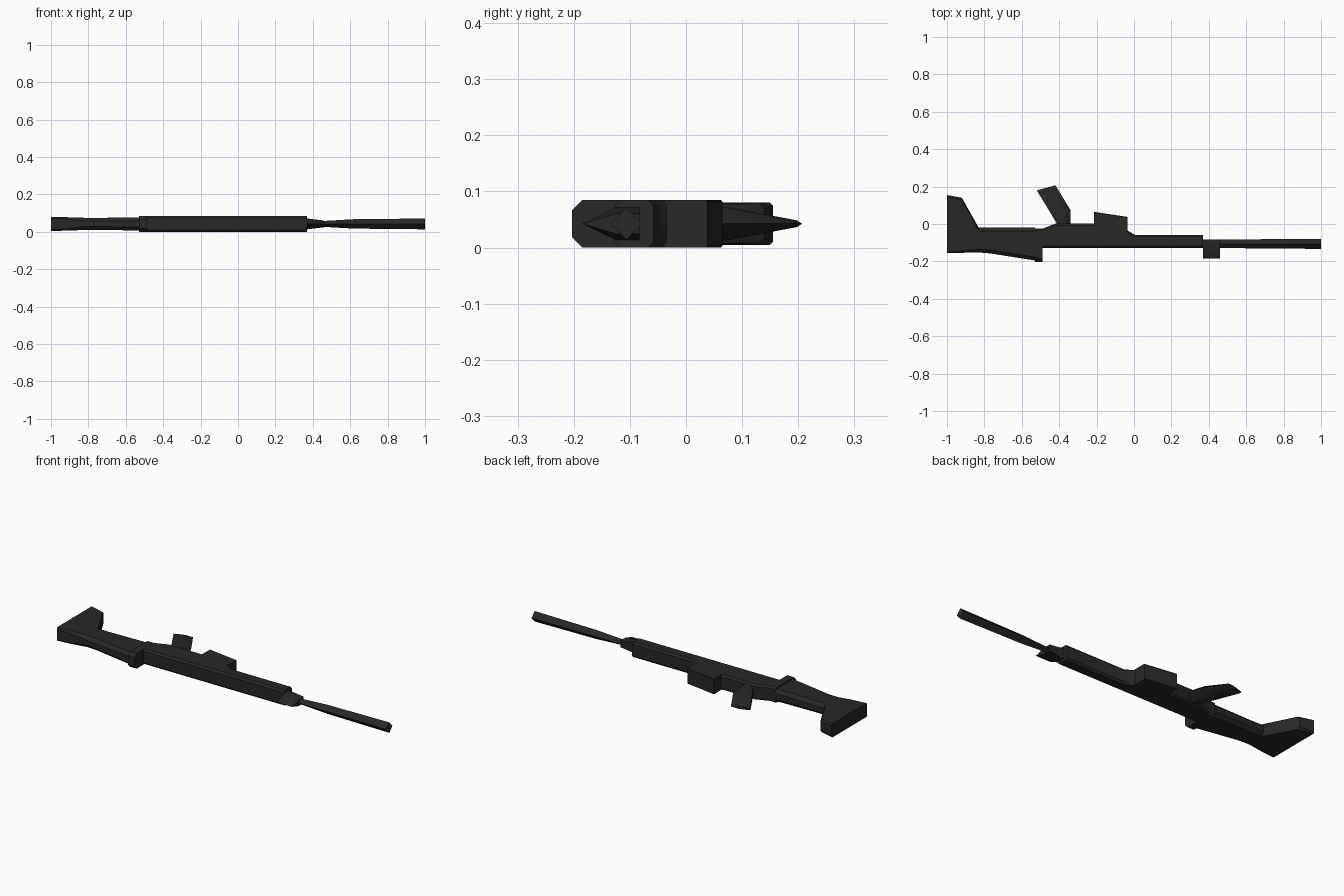
import bpy, bmesh, math

if "Cube" in bpy.data.objects:
    bpy.data.objects.remove(bpy.data.objects["Cube"])

ZC = 0.0425  # the model lies on its side; this is its middle plane

black = bpy.data.materials.new("matte_black")
black.diffuse_color = (0.021, 0.021, 0.021, 1)
black.use_nodes = True
black.node_tree.nodes["Principled BSDF"].inputs["Base Color"].default_value = black.diffuse_color


def loft(name, rings):
    """Skin a list of equal-length rings of (x, y, z offset) and cap the ends."""
    bm = bmesh.new()
    vs = [[bm.verts.new((x, y, ZC + z)) for x, y, z in r] for r in rings]
    n = len(vs[0])
    for a, b in zip(vs, vs[1:]):
        for i in range(n):
            j = (i + 1) % n
            bm.faces.new((a[i], a[j], b[j], b[i]))
    bm.faces.new(vs[0])
    bm.faces.new(vs[-1])
    bmesh.ops.recalc_face_normals(bm, faces=bm.faces)
    me = bpy.data.meshes.new(name)
    bm.to_mesh(me)
    bm.free()
    me.materials.append(black)
    ob = bpy.data.objects.new(name, me)
    bpy.context.collection.objects.link(ob)
    bpy.ops.object.select_all(action='DESELECT')
    ob.select_set(True)
    bpy.context.view_layer.objects.active = ob
    bpy.ops.object.shade_smooth_by_angle(angle=math.radians(30))
    return ob


def octagon(x, y0, y1, h, c):
    """Chamfered rectangle across the length: y0..y1 by -h..h."""
    half = [(y0, h - c), (y0 + c, h), (y1 - c, h), (y1, h - c)]
    pts = half + [(y, -z) for y, z in reversed(half)]
    return [(x, y, z) for y, z in pts]


# shoulder stock, sweeping up into the toe
loft("stock", [octagon(*s) for s in [
    (-1.0, -0.155, 0.155, 0.038, 0.006),
    (-0.92, -0.154, 0.14, 0.036, 0.010),
    (-0.83, -0.152, -0.02, 0.033, 0.018),
    (-0.77, -0.157, -0.02, 0.032, 0.018),
    (-0.53, -0.195, -0.02, 0.035, 0.018)]])

# raised collar at the rear of the receiver
loft("rear_collar", [octagon(x, -0.203, -0.025, 0.0425, 0.018)
                     for x in (-0.53, -0.49)])

# receiver running into the handguard
loft("receiver", [octagon(*s) for s in [
    (-0.53, -0.125, -0.025, 0.0425, 0.01),
    (-0.49, -0.127, -0.025, 0.0425, 0.01),
    (-0.42, -0.127, 0.002, 0.0425, 0.01),
    (-0.06, -0.127, 0.002, 0.0425, 0.01),
    (-0.035, -0.127, -0.035, 0.0425, 0.01),
    (0.005, -0.127, -0.058, 0.0425, 0.01),
    (0.37, -0.127, -0.058, 0.0425, 0.01)]])

# box magazine
loft("magazine", [octagon(-0.215, -0.04, 0.065, 0.0425, 0.003),
                  octagon(-0.035, -0.04, 0.038, 0.0425, 0.003)])


# grip: wedge that thins towards its end, ridged along the front
def grip_ring(back, front, h):
    (bx, by), (fx, fy) = back, front
    side = [(0.0, 0.6), (0.3, 1.0), (0.65, 1.0)]
    pts = [(t, h * k) for t, k in side] + [(1, 0)]
    pts += [(t, -h * k) for t, k in reversed(side)]
    return [(bx + (fx - bx) * t, by + (fy - by) * t, z) for t, z in pts]


loft("grip", [grip_ring((-0.40, -0.02), (-0.34, -0.02), 0.036),
              grip_ring((-0.457, 0.077), (-0.34, 0.075), 0.029),
              grip_ring((-0.52, 0.18), (-0.42, 0.207), 0.006)])

# front sight block with a pointed blade
loft("front_sight", [[(x, -0.185, 0), (x, -0.125, h), (x, -0.083, h),
                      (x, -0.083, -h), (x, -0.125, -h)]
                     for x, h in ((0.37, 0.029), (0.46, 0.018))])

# four-sided barrel, flaring towards the muzzle
loft("barrel", [[(x, -0.106 - ry, 0), (x, -0.106, rz),
                 (x, -0.106 + ry, 0), (x, -0.106, -rz)]
                for x, ry, rz in ((0.36, 0.022, 0.016), (0.46, 0.022, 0.016),
                                  (0.62, 0.024, 0.025), (1.0, 0.027, 0.029))])
